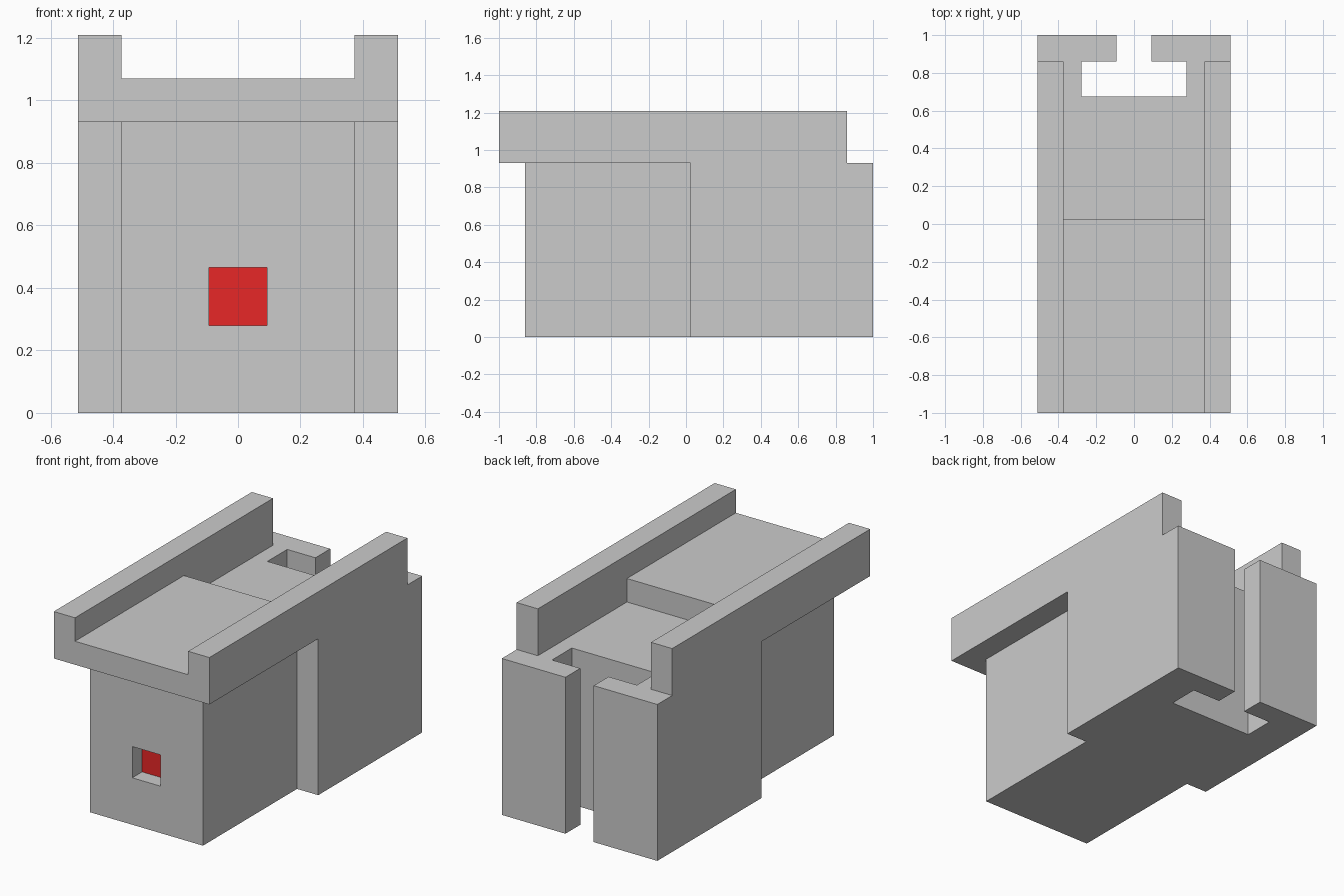
import bpy
import bmesh

if "Cube" in bpy.data.objects:
    bpy.data.objects.remove(bpy.data.objects["Cube"])

U = 2 / 43  # the model sits on a regular module grid


def box(name, x, y, z):
    """Axis-aligned box from (min, max) ranges in modules."""
    bm = bmesh.new()
    bmesh.ops.create_cube(bm, size=1)
    for v in bm.verts:
        v.co = [U * r[0 if c < 0 else 1] for c, r in zip(v.co, (x, y, z))]
    mesh = bpy.data.meshes.new(name)
    bm.to_mesh(mesh)
    bm.free()
    obj = bpy.data.objects.new(name, mesh)
    bpy.context.collection.objects.link(obj)
    return obj


def carve(target, name, x, y, z):
    """Subtract a box from the target and discard the cutter."""
    cutter = box(name, x, y, z)
    cutter.hide_render = True
    mod = target.modifiers.new(name, 'BOOLEAN')
    mod.operation = 'DIFFERENCE'
    mod.solver = 'EXACT'
    mod.object = cutter
    bpy.context.view_layer.objects.active = target
    bpy.ops.object.modifier_apply(modifier=mod.name)
    bpy.data.objects.remove(cutter, do_unlink=True)


# Housing block, carved into shape
housing = box("housing", (-11, 11), (-21.5, 21.5), (0, 26))

# Channel between the rails, with a deeper rear floor
carve(housing, "rail_channel", (-8, 8), (-23, 23), (23, 28))
carve(housing, "rear_floor", (-8, 8), (0.5, 23), (20, 28))
carve(housing, "rail_rear_end", (-13, 13), (18.5, 23), (20, 28))

# Narrow front body beneath the overhanging deck
carve(housing, "front_undercut", (-13, 13), (-23, -18.5), (-2, 20))
for lo, hi in ((-13, -8), (8, 13)):
    carve(housing, "side_undercut", (lo, hi), (-23, 0.5), (-2, 20))

# T-shaped slot through the back
carve(housing, "slot_pocket", (-6, 6), (14.5, 18.5), (-2, 28))
carve(housing, "slot_neck", (-2, 2), (17, 23), (-2, 28))

# Square recess in the front
carve(housing, "front_recess", (-2, 2), (-20, -16.5), (6, 10))

# Red panel on the recess floor
panel_mesh = bpy.data.meshes.new("red_panel")
y = -16.5 * U - 0.001
panel_mesh.from_pydata(
    [(x * U, y, z * U) for x, z in ((-2, 6), (2, 6), (2, 10), (-2, 10))],
    [], [(0, 1, 2, 3)])
panel = bpy.data.objects.new("red_panel", panel_mesh)
bpy.context.collection.objects.link(panel)
red = bpy.data.materials.new("red")
red.diffuse_color = (0.8, 0.02, 0.02, 1)
red.use_nodes = True
red.node_tree.nodes["Principled BSDF"].inputs["Base Color"].default_value = red.diffuse_color
panel_mesh.materials.append(red)
